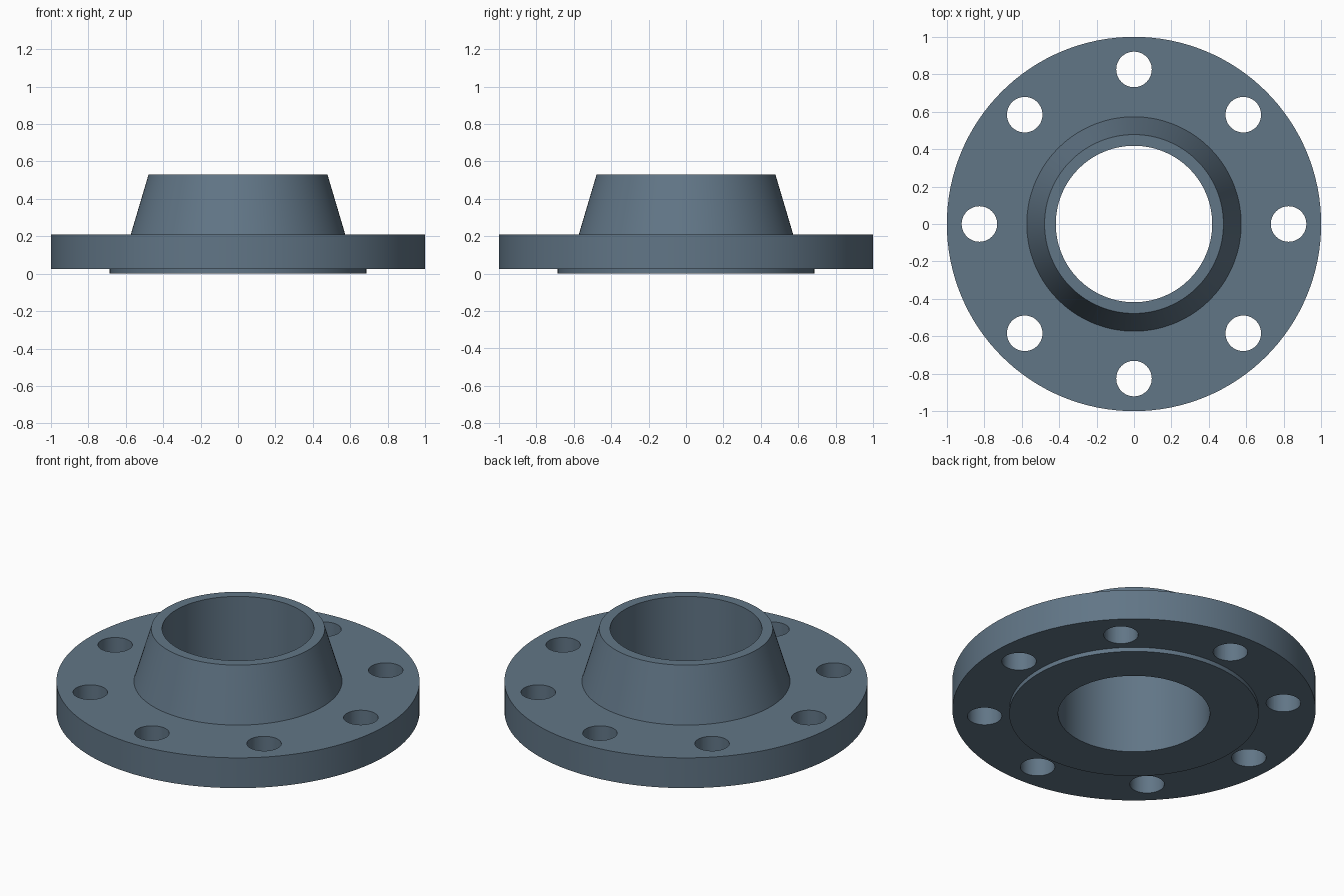
import bpy, bmesh
from math import cos, sin, pi, radians

if "Cube" in bpy.data.objects:
    bpy.data.objects.remove(bpy.data.objects["Cube"])

SEGMENTS = 128
HOLES = 8
BOLT_CIRCLE = 0.826
HOLE_RADIUS = 0.095


def mesh_object(name, bm):
    bmesh.ops.recalc_face_normals(bm, faces=bm.faces)
    mesh = bpy.data.meshes.new(name)
    bm.to_mesh(mesh)
    bm.free()
    obj = bpy.data.objects.new(name, mesh)
    bpy.context.collection.objects.link(obj)
    return obj


def lathe(name, profile):
    """Revolve a closed (radius, z) outline around the z axis."""
    bm = bmesh.new()
    rings = []
    for i in range(SEGMENTS):
        a = 2 * pi * i / SEGMENTS
        rings.append([bm.verts.new((r * cos(a), r * sin(a), z)) for r, z in profile])
    n = len(profile)
    for i in range(SEGMENTS):
        p, q = rings[i], rings[(i + 1) % SEGMENTS]
        for j in range(n):
            k = (j + 1) % n
            bm.faces.new((p[j], q[j], q[k], p[k]))
    return mesh_object(name, bm)


# Flange body: bore, raised face, disc and tapered neck
flange = lathe("weld_neck_flange", [
    (0.418, 0.0), (0.687, 0.0), (0.687, 0.026), (1.0, 0.026),
    (1.0, 0.21), (0.573, 0.21), (0.478, 0.53), (0.418, 0.53),
])

# Blue-grey steel
steel = bpy.data.materials.new("blue_grey_steel")
steel.diffuse_color = (0.12, 0.18, 0.24, 1.0)
steel.use_nodes = True
steel.node_tree.nodes["Principled BSDF"].inputs["Base Color"].default_value = steel.diffuse_color
flange.data.materials.append(steel)

# Bolt hole cutters
bm = bmesh.new()
for i in range(HOLES):
    a = 2 * pi * i / HOLES
    made = bmesh.ops.create_cone(bm, cap_ends=True, segments=48,
                                 radius1=HOLE_RADIUS, radius2=HOLE_RADIUS, depth=0.6)
    bmesh.ops.translate(bm, verts=made["verts"],
                        vec=(BOLT_CIRCLE * cos(a), BOLT_CIRCLE * sin(a), 0.12))
cutter = mesh_object("bolt_hole_cutters", bm)
cutter.data.materials.append(steel)
cutter.hide_render = True

# Drill the bolt holes
bpy.context.view_layer.objects.active = flange
flange.select_set(True)
drill = flange.modifiers.new("bolt_holes", "BOOLEAN")
drill.operation = "DIFFERENCE"
drill.solver = "EXACT"
drill.object = cutter
bpy.ops.object.modifier_apply(modifier=drill.name)
bpy.data.objects.remove(cutter, do_unlink=True)

# Smooth round walls with crisp machined edges
bpy.ops.object.shade_smooth_by_angle(angle=radians(30))
